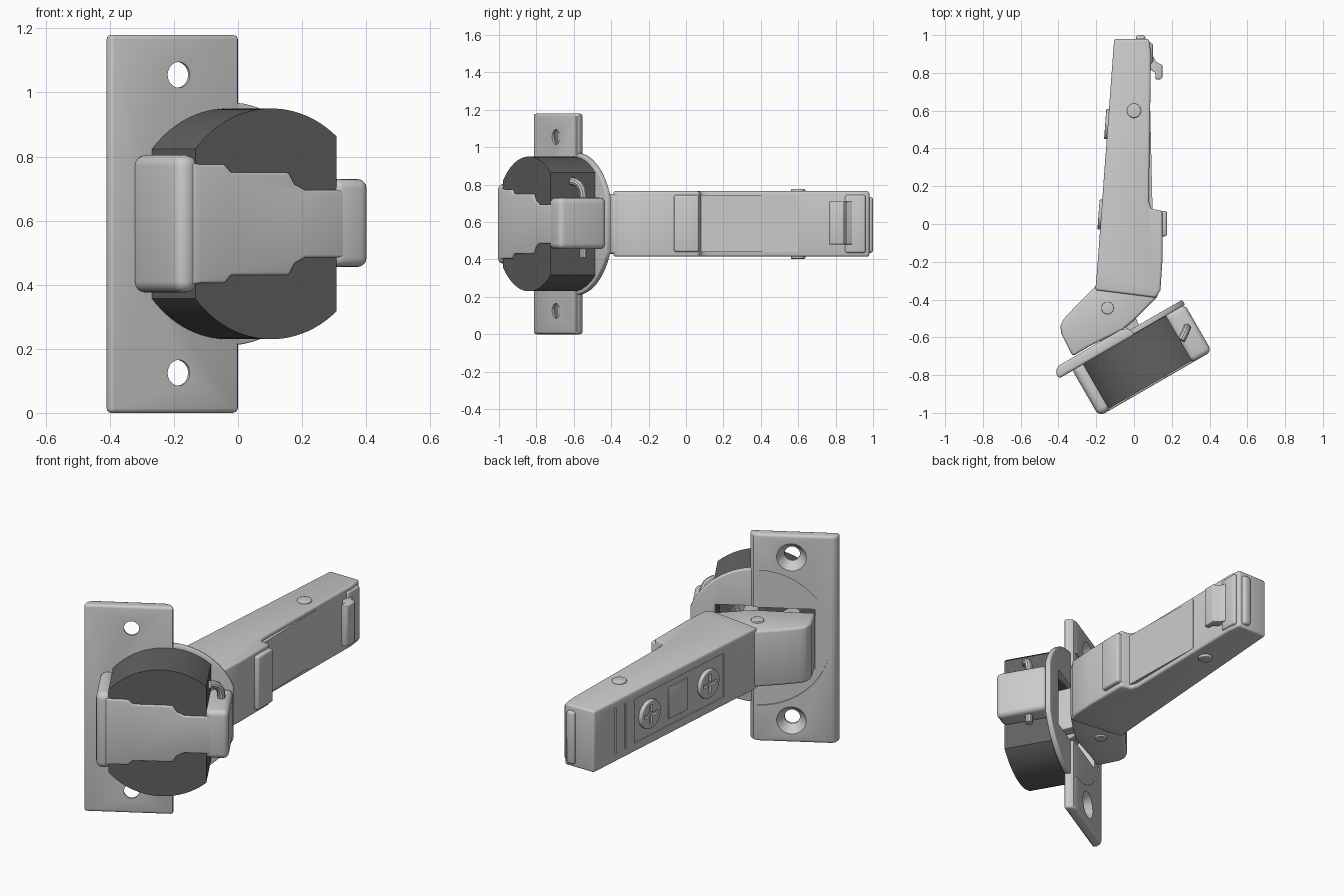
import bpy, bmesh, math
from mathutils import Matrix, Vector

if "Cube" in bpy.data.objects:
    bpy.data.objects.remove(bpy.data.objects["Cube"])

Z = 0.59                                   # mid height, everything mirrors about it


def frame(px, py, origin=(0, 0, 0)):
    """Local p runs along (px, py), local q is world z, extrusion is p x z."""
    p = Vector((px, py, 0)).normalized()
    q = Vector((0, 0, 1))
    m = Matrix((p, q, p.cross(q))).transposed().to_4x4()
    return Matrix.Translation(origin) @ m


FLAT = Matrix.Identity(4)                  # profile in xy, extruded in z
CUP = frame(math.cos(math.pi / 6), 0.5)    # profile in (u, z), extruded into the door
ARM = frame(0.0736, 0.997, (-0.1775, 0, 0))  # outer face of the arm


def uv(u, v):
    return (0.866 * u + 0.5 * v, 0.5 * u - 0.866 * v)


def rect(p0, p1, q0, q1):
    return [(p0, q0), (p1, q0), (p1, q1), (p0, q1)]


def arc(c, r, a0, a1, n=24):
    return [(c[0] + r * math.cos(math.radians(a0 + (a1 - a0) * i / n)),
             c[1] + r * math.sin(math.radians(a0 + (a1 - a0) * i / n))) for i in range(n + 1)]


def circle(c, r, n=32):
    return arc(c, r, 0, 360, n)[:-1]


def apply(ob, mod):
    with bpy.context.temp_override(object=ob, active_object=ob, selected_objects=[ob]):
        bpy.ops.object.modifier_apply(modifier=mod.name)


def prism(name, pts, a, b, m=FLAT, bevel=0, top_scale=1.0, mat=None, seg=3):
    bm = bmesh.new()
    n = len(pts)
    c = Vector((sum(p[0] for p in pts) / n, sum(p[1] for p in pts) / n, 0))
    low = [bm.verts.new(m @ Vector((p[0], p[1], a))) for p in pts]
    high = [bm.verts.new(m @ (c.xy.to_3d() + (Vector((p[0], p[1], 0)) - c) * top_scale
                              + Vector((0, 0, b)))) for p in pts]
    bm.faces.new(low)
    bm.faces.new(high)
    for i in range(n):
        j = (i + 1) % n
        bm.faces.new((low[i], low[j], high[j], high[i]))
    bmesh.ops.recalc_face_normals(bm, faces=bm.faces)
    me = bpy.data.meshes.new(name)
    bm.to_mesh(me)
    bm.free()
    ob = bpy.data.objects.new(name, me)
    bpy.context.collection.objects.link(ob)
    if mat:
        me.materials.append(mat)
    if bevel:
        bv = ob.modifiers.new("bevel", 'BEVEL')
        bv.width, bv.segments, bv.limit_method = bevel, seg, 'ANGLE'
        bv.angle_limit = math.radians(35)
        apply(ob, bv)
    return ob


def cut(ob, *cutters):
    for c in cutters:
        md = ob.modifiers.new("cut", 'BOOLEAN')
        md.operation, md.solver, md.object = 'DIFFERENCE', 'EXACT', c
        apply(ob, md)


helpers = []


def cutter(*args, **kw):
    ob = prism("cutter", *args, **kw)
    ob.hide_render = True
    helpers.append(ob)
    return ob


dark = bpy.data.materials.new("dark_plastic")
dark.diffuse_color = (0.12, 0.12, 0.12, 1)
dark.use_nodes = True
dark.node_tree.nodes["Principled BSDF"].inputs["Base Color"].default_value = dark.diffuse_color

# pocket where the links swing
C = (-0.33, Z)
pocket = cutter(rect(-0.63, -0.11, 0.42, 0.76), 0.40, 0.74, CUP)

# dark cup: a disc with two sides cut flat
cup = prism("cup", arc(C, 0.36, 49.5, 139.6) + arc(C, 0.36, 220.4, 310.5), 0.495, 0.78, CUP, mat=dark)
cut(cup, pocket)

# round flange behind the cup
flange = prism("cup_flange", arc(C, 0.38, 23, 337, 60), 0.475, 0.505, CUP, 0.006)
cut(flange, pocket)

# screw plate with two countersunk holes and a shallow round seat
plate = prism("screw_plate", [uv(*p) for p in
              [(-0.755, 0.51), (-0.753, 0.485), (-0.74, 0.462), (-0.72, 0.45),
               (-0.34, 0.45), (-0.31, 0.46), (-0.295, 0.48), (-0.288, 0.51)]], 0, 1.18, FLAT, 0.014)
cut(plate, cutter(circle(C, 0.385, 64), 0.40, 0.457, CUP), pocket)
for z in (Z - 0.465, Z + 0.465):
    cut(plate, cutter(circle((-0.508, z), 0.04), 0.40, 0.6, CUP),
        cutter(circle((-0.508, z), 0.085), 0.44, 0.50, CUP, top_scale=0.46))

# steel strap wrapped round the cup
half = [(-0.62, 0.19), (-0.585, 0.185), (-0.50, 0.185), (-0.478, 0.16), (-0.27, 0.16),
        (-0.25, 0.125), (-0.21, 0.105), (-0.07, 0.105)]
strap = prism("strap_base", [(u, Z + w) for u, w in half] + [(u, Z - w) for u, w in half[::-1]],
              0.74, 0.79, CUP, 0.008)
leg = prism("strap_wide_end", rect(-0.67, -0.59, 0.375, 0.805), 0.49, 0.79, CUP, 0.036, seg=4)
prism("strap_narrow_end", rect(-0.105, 0.02, 0.455, 0.73), 0.50, 0.79, CUP, 0.03, seg=4)
cut(strap, pocket)
cut(leg, pocket)

# bent wire pin through the narrow end
cu = bpy.data.curves.new("wire_pin", 'CURVE')
cu.dimensions, cu.bevel_depth, cu.bevel_resolution, cu.use_fill_caps = '3D', 0.021, 3, True
path = [(0.28, -0.55, 0.41), (0.28, -0.55, 0.74), (0.278, -0.555, 0.775),
        (0.272, -0.572, 0.803), (0.262, -0.592, 0.815), (0.25, -0.615, 0.82)]
sp = cu.splines.new('POLY')
sp.points.add(len(path) - 1)
for pt, co in zip(sp.points, path):
    pt.co = (*co, 1)
tmp = bpy.data.objects.new("wire_tmp", cu)
bpy.context.collection.objects.link(tmp)
wire = bpy.data.objects.new("wire_pin", bpy.data.meshes.new_from_object(
    tmp.evaluated_get(bpy.context.evaluated_depsgraph_get())))
bpy.context.collection.objects.link(wire)
helpers.append(tmp)

# main arm
arm = prism("arm", [(-0.105, 0.98), (0.08, 0.98), (0.09, 0.9), (0.078, 0.12), (0.09, 0.08),
                    (0.15, 0.07), (0.15, -0.2), (0.14, -0.35), (0.115, -0.39),
                    (-0.205, -0.35), (-0.195, -0.24)], 0.415, 0.765, FLAT, 0.012)
panel = cutter(rect(-0.08, 0.65, 0.465, 0.715), -0.05, 0.006, ARM)
slots = [cutter(rect(p, p + 0.01, 0.46, 0.72), -0.05, 0.008, ARM) for p in (0.72, 0.80)]
cut(arm, panel, *slots)

# arm insert, lip, end clip and release lever
prism("arm_insert", [(0.06, 0.08), (0.098, 0.08), (0.086, 0.6), (0.06, 0.6)], 0.44, 0.745)
prism("arm_lip", rect(0.13, 0.175, -0.065, 0.07), 0.44, 0.745, FLAT, 0.012)
prism("end_clip", rect(0.01, 0.06, 0.95, 1.0), 0.435, 0.735, FLAT, 0.015)
prism("lever_plate", rect(0.05, 0.1, 0.85, 0.96), 0.435, 0.745, FLAT, 0.012)
prism("release_lever", [(0.07, 0.9), (0.1, 0.89), (0.115, 0.86), (0.15, 0.84), (0.15, 0.775),
                        (0.14, 0.765), (0.115, 0.765), (0.112, 0.8), (0.07, 0.83)],
      0.48, 0.71, FLAT, 0.004)

# adjusting screws with cross slots, and the square pad between them
for i, p in enumerate((0.05, 0.53)):
    s = prism(f"adjusting_screw_{i + 1}", circle((p, Z), 0.08), -0.014, 0.02, ARM, 0.005)
    cut(s, cutter(rect(p - 0.055, p + 0.055, Z - 0.01, Z + 0.01), -0.05, 0.0, ARM),
        cutter(rect(p - 0.01, p + 0.01, Z - 0.055, Z + 0.055), -0.05, 0.0, ARM))
prism("square_pad", rect(0.21, 0.37, Z - 0.09, Z + 0.09), 0.0, 0.02, ARM, 0.003)

# folded knuckle: a channel open toward the cup
knuckle = prism("knuckle", [(-0.195, -0.32), (-0.3, -0.425), (-0.37, -0.5), (-0.39, -0.535),
                            (-0.385, -0.58), (-0.325, -0.70), (-0.24, -0.65), (-0.06, -0.56),
                            (0.0, -0.51), (0.125, -0.385), (0.12, -0.33)],
                0.43, 0.75, FLAT, 0.014)
cut(knuckle, cutter([(-0.16, -0.37), (-0.335, -0.525), (-0.35, -0.56), (-0.28, -0.75),
                     (0.2, -0.6), (0.2, -0.42), (0.05, -0.40)], 0.46, 0.72))


def link(name, p, q, r, z0, z1):
    a = math.degrees(math.atan2(q[1] - p[1], q[0] - p[0]))
    prism(name, arc(q, r, a - 90, a + 90, 10) + arc(p, r, a + 90, a + 270, 10), z0, z1, FLAT, 0.005)


# links from the knuckle into the cup
link("inner_link", (-0.14, -0.44), (-0.133, -0.77), 0.04, 0.50, 0.68)
link("outer_link", (-0.04, -0.47), (0.045, -0.67), 0.035, 0.465, 0.715)

# rivets
prism("arm_rivet", circle((0, 0.6), 0.038), 0.403, 0.777, FLAT, 0.006)
prism("knuckle_rivet", circle((-0.14, -0.445), 0.033), 0.42, 0.76, FLAT, 0.004)

# clean up and shade
for h in helpers:
    bpy.data.objects.remove(h)
bpy.ops.object.select_all(action='DESELECT')
for ob in bpy.context.scene.objects:
    ob.select_set(True)
    bpy.context.view_layer.objects.active = ob
bpy.ops.object.shade_smooth_by_angle(angle=math.radians(32))
